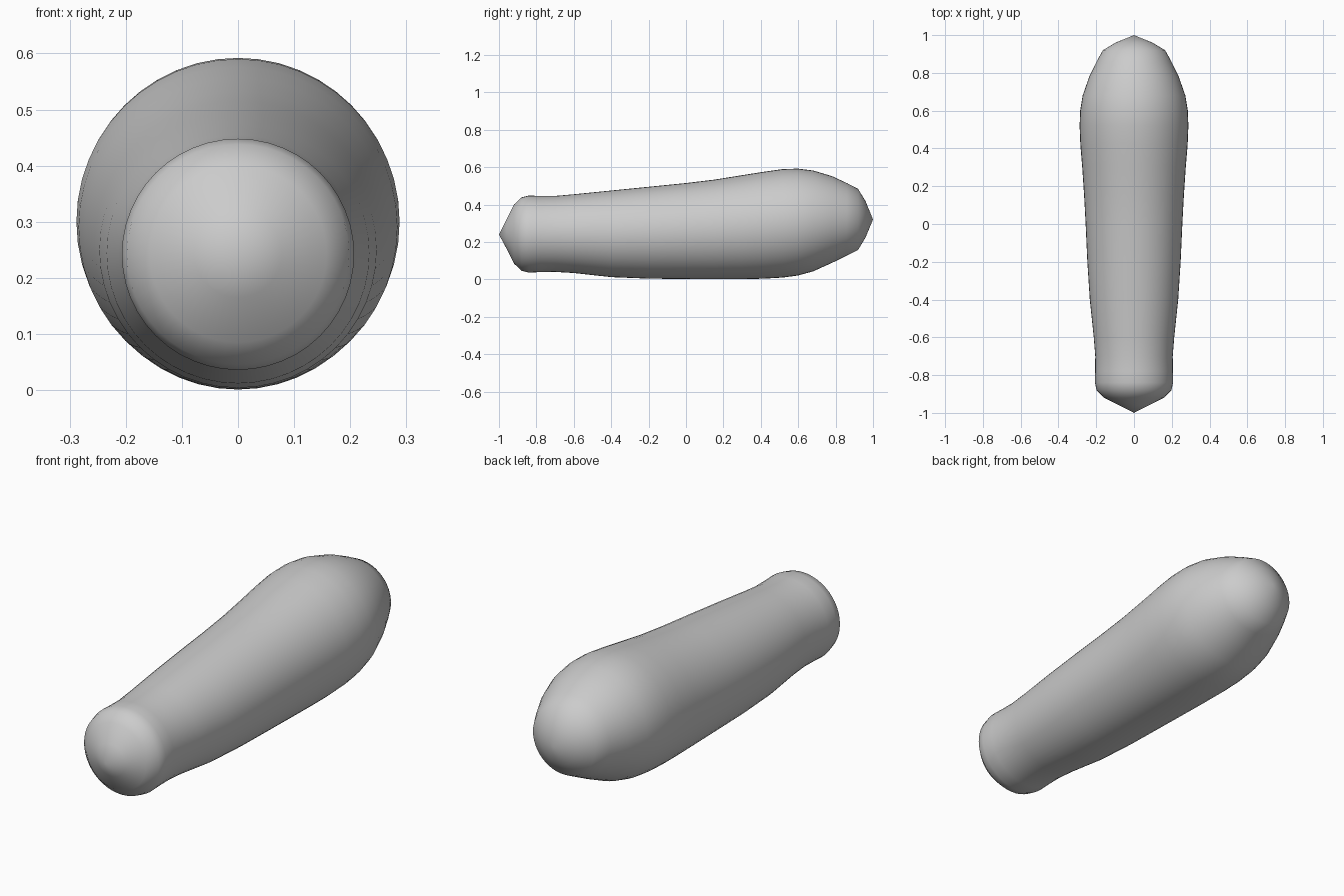
import bpy, bmesh, math

cube = bpy.data.objects.get("Cube")
if cube:
    bpy.data.objects.remove(cube, do_unlink=True)

SIDES = 48

# Cross-sections along the length: y, half width, bottom z, top z
SECTIONS = [
    (-0.96, 0.078, 0.165, 0.32), (-0.92, 0.158, 0.085, 0.40),
    (-0.88, 0.198, 0.046, 0.438), (-0.84, 0.207, 0.036, 0.448),
    (-0.78, 0.206, 0.039, 0.446), (-0.70, 0.205, 0.040, 0.446),
    (-0.60, 0.213, 0.034, 0.455), (-0.40, 0.234, 0.012, 0.475),
    (-0.20, 0.247, 0.004, 0.495), (0.0, 0.256, 0.002, 0.515),
    (0.15, 0.264, 0.001, 0.533), (0.30, 0.274, 0.001, 0.557),
    (0.42, 0.284, 0.004, 0.576), (0.52, 0.288, 0.010, 0.590),
    (0.60, 0.285, 0.021, 0.592), (0.68, 0.272, 0.043, 0.582),
    (0.78, 0.237, 0.088, 0.552), (0.86, 0.198, 0.127, 0.515),
    (0.92, 0.165, 0.157, 0.484), (0.96, 0.098, 0.224, 0.418),
]

# Plain grey surface
grey = bpy.data.materials.new("grey")
grey.use_nodes = True
colour = (0.6, 0.6, 0.6, 1)
grey.diffuse_color = colour
grey.node_tree.nodes["Principled BSDF"].inputs["Base Color"].default_value = colour

# Loft the rings and close each end in a point
bm = bmesh.new()
rings = []
for y, width, low, high in SECTIONS:
    middle, height = (low + high) / 2, (high - low) / 2
    angles = [math.tau * i / SIDES for i in range(SIDES)]
    rings.append([bm.verts.new((width * math.cos(a), y, middle + height * math.sin(a)))
                  for a in angles])
front_tip = bm.verts.new((0, -1, 0.24))
back_tip = bm.verts.new((0, 1, 0.32))
for i in range(SIDES):
    j = (i + 1) % SIDES
    for a, b in zip(rings, rings[1:]):
        bm.faces.new((a[i], a[j], b[j], b[i]))
    bm.faces.new((front_tip, rings[0][j], rings[0][i]))
    bm.faces.new((back_tip, rings[-1][i], rings[-1][j]))
bmesh.ops.recalc_face_normals(bm, faces=bm.faces)
for face in bm.faces:
    face.smooth = True

mesh = bpy.data.meshes.new("tapered_body")
bm.to_mesh(mesh)
bm.free()
mesh.materials.append(grey)
body = bpy.data.objects.new("tapered_body", mesh)
bpy.context.collection.objects.link(body)
